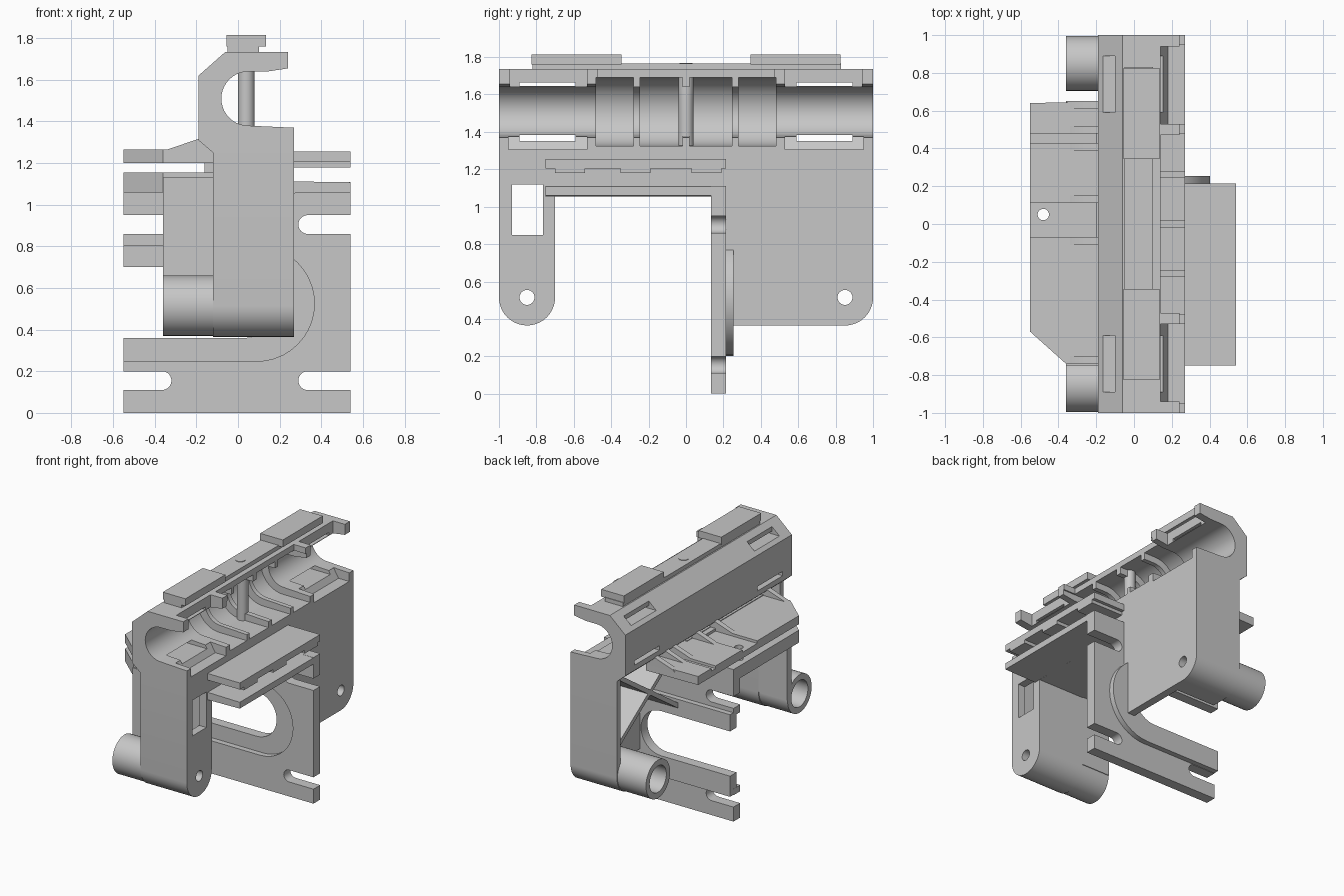
import bpy, bmesh, math
from mathutils import Vector

old = bpy.data.objects.get("Cube")
if old:
    bpy.data.objects.remove(old, do_unlink=True)

SHADE = (0.57, 0.57, 0.57, 1)
grey = bpy.data.materials.new("plain grey")
grey.use_nodes = True
grey.diffuse_color = SHADE
grey.node_tree.nodes["Principled BSDF"].inputs["Base Color"].default_value = SHADE


def prism(name, pts, axis, a, b):
    """Extrude a 2D outline along an axis; outline is (y,z), (x,z) or (x,y)."""
    place = {"x": lambda p, t: (t, p[0], p[1]),
             "y": lambda p, t: (p[0], t, p[1]),
             "z": lambda p, t: (p[0], p[1], t)}[axis]
    bm = bmesh.new()
    face = bm.faces.new([bm.verts.new(place(p, a)) for p in pts])
    ext = bmesh.ops.extrude_face_region(bm, geom=[face])
    move = Vector(place((0, 0), b - a))
    bmesh.ops.translate(bm, vec=move, verts=[v for v in ext["geom"] if isinstance(v, bmesh.types.BMVert)])
    bmesh.ops.recalc_face_normals(bm, faces=bm.faces)
    mesh = bpy.data.meshes.new(name)
    bm.to_mesh(mesh)
    bm.free()
    mesh.materials.append(grey)
    ob = bpy.data.objects.new(name, mesh)
    bpy.context.collection.objects.link(ob)
    return ob


def box(name, x, y, z):
    return prism(name, [(x[0], y[0]), (x[1], y[0]), (x[1], y[1]), (x[0], y[1])], "z", *z)


def arc(cx, cy, r, start, end, n=20):
    angles = [math.radians(start + (end - start) * i / n) for i in range(n + 1)]
    return [(cx + r * math.cos(t), cy + r * math.sin(t)) for t in angles]


def rod(name, cx, cy, r, axis, a, b):
    return prism(name, arc(cx, cy, r, 0, 360, 40)[:-1], axis, a, b)


def slot(cx, cz, r, far):
    """Outline of a slot with one round end, open at x = far."""
    pts = arc(cx, cz, r, -90, 90) if far < cx else arc(cx, cz, r, 270, 90)
    return pts + [(far, cz + r), (far, cz - r)]


def cut(ob, *cutters):
    for c in cutters:
        c.hide_render = True
        mod = ob.modifiers.new("cut", "BOOLEAN")
        mod.operation = "DIFFERENCE"
        mod.solver = "EXACT"
        mod.object = c
        bpy.context.view_layer.objects.active = ob
        bpy.ops.object.modifier_apply(modifier=mod.name)
        bpy.data.objects.remove(c, do_unlink=True)


# Hooked top rail with a round channel
outline = [(0.27, 1.28), (0.27, 1.37), (0.05, 1.38)] + arc(0.05, 1.51, 0.13, 270, 90)
outline += [(0.14, 1.64), (0.24, 1.655), (0.24, 1.735),
            (-0.06, 1.735), (-0.19, 1.62), (-0.19, 1.31), (-0.12, 1.25), (-0.1, 1.28)]
rail = prism("top_rail", outline, "y", -1, 1)
cutters = [box("lip_trim", (0.14, 0.3), (-0.47, 0.47), (1.55, 1.8))]
bay = [(0.3, 1.325), (0.3, 1.69)] + arc(0.04, 1.508, 0.182, 90, 270)
step = [(0.3, 1.305), (0.3, 1.45), (0.14, 1.45), (0.14, 1.372), (0.18, 1.305)]
for s in (-1, 1):
    for a, b in ((0.02, 0.245), (0.28, 0.48)):
        cutters.append(prism("bay", bay, "y", s * a, s * b))
    cutters.append(prism("end_step", step, "y", s * 0.53, s * 0.95))
    cutters.append(box("lip_trim", (0.14, 0.3), sorted((s * 0.53, s * 0.94)), (1.55, 1.8)))
    for z in ((1.644, 1.665), (1.35, 1.383)):
        cutters.append(box("rail_window", (-0.3, 0.18), sorted((s * 0.59, s * 0.89)), z))
    cutters.append(box("slope_window", (-0.16, -0.1), sorted((s * 0.59, s * 0.89)), (1.65, 1.8)))
cut(rail, *cutters)

# Clamp pads, their runner and the pin
box("pad_runner", (-0.05, 0.1), (-0.82, 0.83), (1.73, 1.765))
for s, name in ((-1, "front"), (1, "back")):
    box(name + "_pad", (-0.055, 0.135), sorted((s * 0.345, s * 0.825)), (1.76, 1.815))
rod("centre_pin", 0.04, 0, 0.04, "z", 1.3, 1.735)
rod("top_button", 0.02, 0, 0.035, "z", 1.755, 1.769)

# Narrow front leg, hollow from behind
leg_outline = arc(-0.85, 0.515, 0.15, 180, 360) + [(-0.7, 1.29), (-1, 1.29)]
front_leg = prism("front_leg", leg_outline, "x", -0.12, 0.27)
cut(front_leg, box("hollow", (-0.3, 0.21), (-0.955, -0.75), (0.7, 1.27)),
    box("window", (-0.1, 0.5), (-0.93, -0.765), (0.85, 1.12)),
    rod("bore", -0.85, 0.515, 0.1, "x", -0.5, 0.1),
    rod("bolt_hole", -0.85, 0.515, 0.04, "x", -0.5, 0.5))
box("front_leg_web", (-0.36, -0.12), (-0.75, -0.7), (0.52, 1.13))

# Wide back leg, open behind and below, closed in front by the cross plate
leg_outline = [(0.2, 1.29), (0.2, 0.365)] + arc(0.85, 0.515, 0.15, 270, 360) + [(1, 1.29)]
back_leg = prism("back_leg", leg_outline, "x", -0.12, 0.27)
hollow = [(0.1, 1.27), (0.1, 0.3), (0.72, 0.3), (0.72, 0.42), (0.85, 0.42), (0.955, 0.52), (0.955, 1.27)]
cut(back_leg, prism("hollow", hollow, "x", -0.3, 0.21),
    rod("bolt_hole", 0.85, 0.515, 0.04, "x", -0.5, 0.5))

# Crossed stiffening ribs inside the back leg
for z0, z1 in ((0.75, 1.26), (1.26, 0.75)):
    prism("diagonal_rib", [(0.21, z0 - 0.02), (0.96, z1 - 0.02), (0.96, z1 + 0.02), (0.21, z0 + 0.02)],
          "x", -0.11, 0.215)

# Pivot tubes
for s, name, inner in ((-1, "front", -0.12), (1, "back", 0.22)):
    tube = rod(name + "_tube", s * 0.85, 0.515, 0.145, "x", -0.36, inner)
    cut(tube, rod("bore", s * 0.85, 0.515, 0.1, "x", -0.5, 0.1),
        rod("bolt_hole", s * 0.85, 0.515, 0.04, "x", -0.5, 0.5))

# Middle block under the rail
box("middle_block", (-0.12, 0.27), (-0.72, 0.21), (1.055, 1.29))

# Paired shelves on the right
prism("right_lower_shelf", [(0.26, 1.055), (0.54, 1.06), (0.54, 1.108), (0.26, 1.112)], "y", -0.75, 0.215)
box("right_upper_shelf", (0.26, 0.54), (-0.75, 0.215), (1.205, 1.255))
for y in (-0.62, -0.27, 0.11):
    box("shelf_tooth", (0.26, 0.54), (y - 0.08, y + 0.08), (1.18, 1.21))

# Paired shelves on the left with a chamfered corner
plan = [(-0.12, -0.74), (-0.36, -0.74), (-0.55, -0.57), (-0.55, 0.64), (-0.12, 0.65)]
upper = prism("left_upper_shelf", plan, "z", 1.2, 1.265)
cut(upper, rod("shelf_hole", -0.48, 0.05, 0.03, "z", 1, 1.5),
    box("wide_recess", (-0.6, -0.2), (-0.07, 0.11), (1.245, 1.3)),
    box("narrow_recess", (-0.6, -0.2), (0.43, 0.48), (1.245, 1.3)))
plan = plan[:3] + [(-0.55, 0.215), (-0.12, 0.215)]
lower = prism("left_lower_shelf", plan, "z", 1.06, 1.155)
cut(lower, rod("shelf_hole", -0.48, 0.05, 0.03, "z", 1, 1.5))
box("shelf_root", (-0.16, -0.1), (-0.72, 0.215), (1.14, 1.27))
gusset = [(-0.36, 1.25), (-0.34, 1.265), (-0.18, 1.32), (-0.12, 1.32), (-0.12, 1.25)]
for y in (-0.72, -0.09, 0.13, 0.41, 0.5, 0.63):
    prism("shelf_gusset", gusset, "y", y - 0.02, y + 0.02)

# Upright cross plate with notches and a dished slot
plate = box("cross_plate", (-0.55, 0.54), (0.135, 0.215), (0, 1.11))
cutters = [prism("dish", slot(0.09, 0.525, 0.277, -0.7), "y", 0, 0.4)]
for z in (0.155, 0.905):
    cutters.append(prism("notch", slot(0.335, z, 0.045, 0.7), "y", 0, 0.4))
    cutters.append(prism("notch", slot(-0.365, z, 0.045, -0.7), "y", 0, 0.4))
cut(plate, *cutters)
dish = prism("dish_floor", slot(0.09, 0.515, 0.312, -0.549), "y", 0.178, 0.255)
cut(dish, prism("opening", slot(0.03, 0.53, 0.17, -0.7), "y", 0, 0.4))

# Smooth round faces, crisp edges
bpy.ops.object.select_all(action="DESELECT")
for ob in bpy.context.scene.objects:
    if ob.type == "MESH" and ob.data.materials and ob.data.materials[0] == grey:
        ob.select_set(True)
        bpy.context.view_layer.objects.active = ob
bpy.ops.object.shade_smooth_by_angle(angle=math.radians(30))
